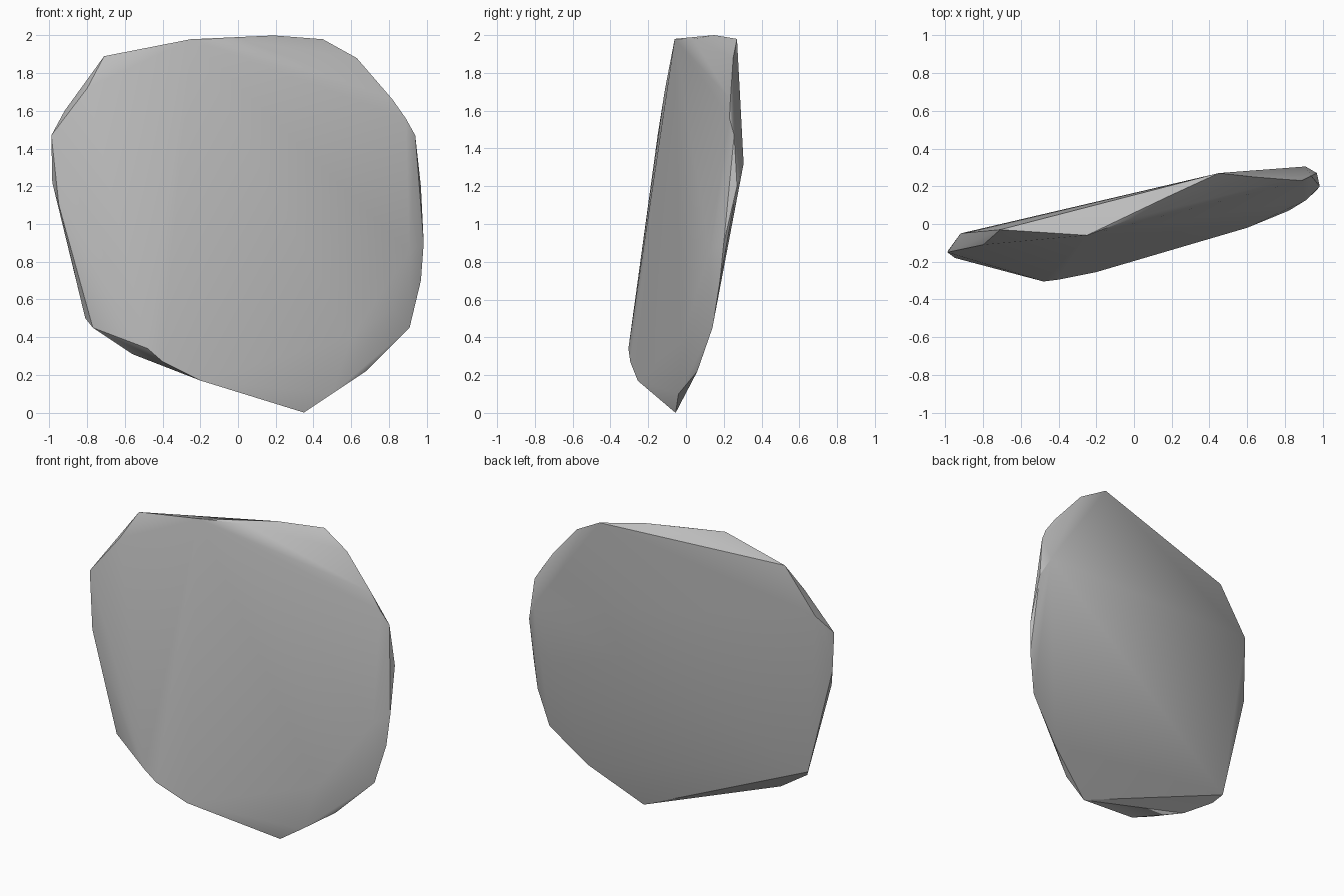
import bpy
import bmesh
import math


def remove_default_cube():
    cube = bpy.data.objects.get("Cube")
    if cube is not None:
        bpy.data.objects.remove(cube, do_unlink=True)


def make_material(name, color):
    material = bpy.data.materials.new(name)
    material.use_nodes = True
    material.diffuse_color = color
    shader = material.node_tree.nodes["Principled BSDF"]
    shader.inputs["Base Color"].default_value = color
    return material


def hull_object(name, outlines, material):
    """Wrap a tight convex skin around the corner points of all outlines."""
    bm = bmesh.new()
    for outline in outlines:
        for corner in outline:
            bm.verts.new(corner)
    bmesh.ops.convex_hull(bm, input=list(bm.verts), use_existing_faces=False)

    # Drop any corner that ended up inside the skin
    loose = [vert for vert in bm.verts if not vert.link_faces]
    bmesh.ops.delete(bm, geom=loose, context="VERTS")
    bmesh.ops.recalc_face_normals(bm, faces=list(bm.faces))

    mesh = bpy.data.meshes.new(name)
    bm.to_mesh(mesh)
    bm.free()
    mesh.materials.append(material)
    rock = bpy.data.objects.new(name, mesh)
    bpy.context.collection.objects.link(rock)
    return rock


def smooth_object(rock, degrees):
    bpy.ops.object.select_all(action="DESELECT")
    rock.select_set(True)
    bpy.context.view_layer.objects.active = rock
    bpy.ops.object.shade_smooth_by_angle(angle=math.radians(degrees))


remove_default_cube()
stone = make_material("grey stone", (0.5, 0.5, 0.5, 1))

# Crest: the narrow upper edge, from right to left
crest = [
    (-.71, -.03, 1.89), (-.25, -.06, 1.98), (.02, .04, 1.98),
    (.19, .15, 2), (.45, .27, 1.98), (.63, .25, 1.88),
]

# Left flank: the thin edge running down to the foot
left_flank = [
    (.82, .235, 1.66), (.89, .23, 1.56), (.94, .255, 1.47),
    (.91, .305, 1.32), (.97, .27, 1.2), (.985, .2, .9),
    (.97, .18, .7), (.91, .14, .45), (.68, .06, .22),
]

# Foot: the lowest point and the short slopes next to it
foot = [(.35, -.055, 0), (.5, -.04, .1), (-.2, -.255, .17)]

# Front ridge: where the broad face turns under
front_ridge = [
    (-.4, -.295, .27), (-.48, -.305, .34),
    (.6, -.02, .4), (.82, .07, .55), (.91, .125, .85),
]

# Right flank: the chipped edge opposite
right_flank = [
    (-.56, -.2, .31), (-.77, -.18, .45), (-.81, -.13, .5),
    (-.95, -.18, 1.1), (-.985, -.14, 1.22), (-.99, -.15, 1.47),
    (-.92, -.05, 1.6), (-.8, -.11, 1.72),
]

rock_slab = hull_object(
    "rock_slab",
    [crest, left_flank, foot, front_ridge, right_flank],
    stone,
)
smooth_object(rock_slab, 30)
